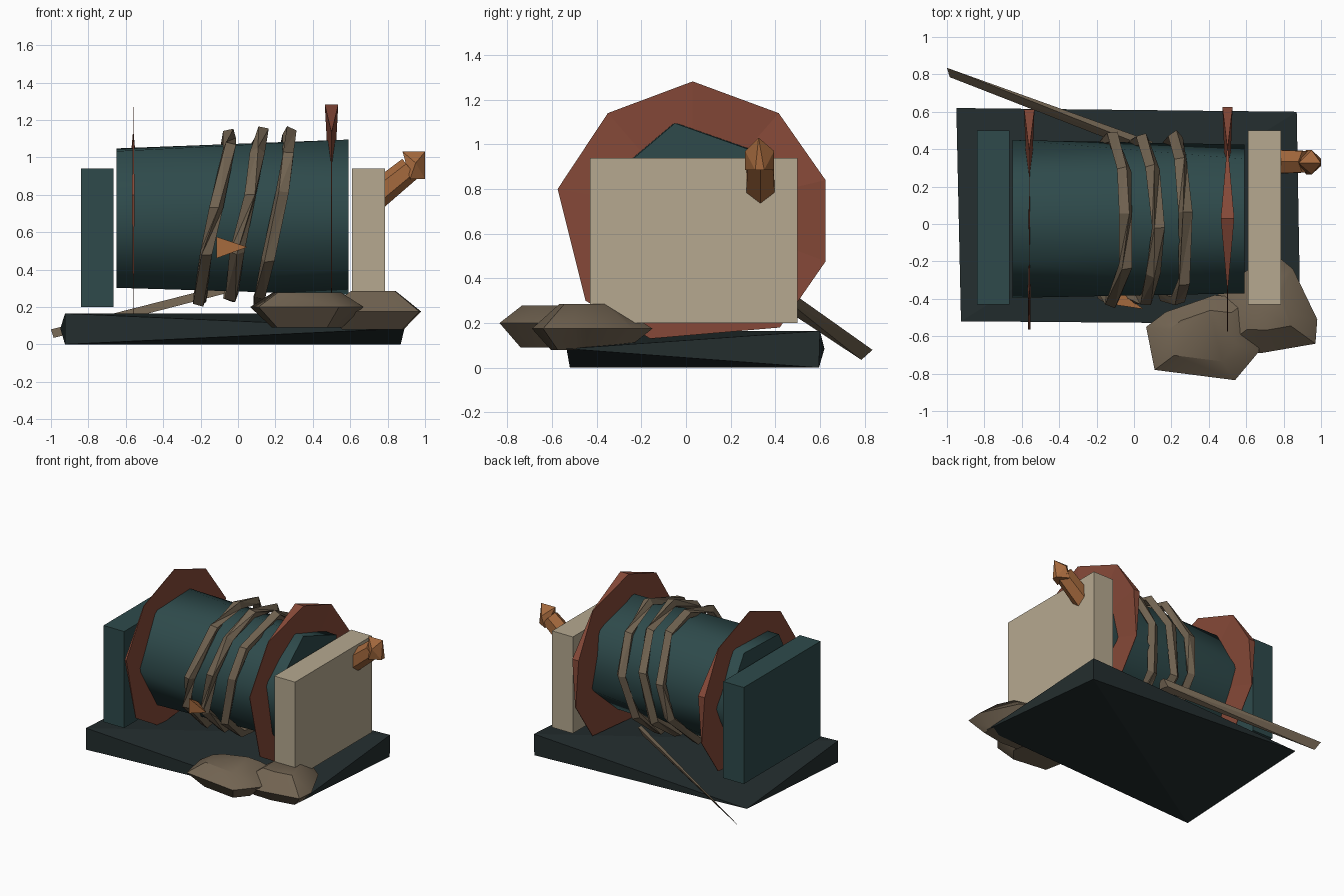
import bpy, bmesh, math, random
from mathutils import Vector, Matrix

random.seed(4)
scene_cube = bpy.data.objects.get("Cube")
if scene_cube:
    bpy.data.objects.remove(scene_cube, do_unlink=True)


def material(name, rgb):
    lin = [((c / 255 + 0.055) / 1.055) ** 2.4 for c in rgb] + [1]
    m = bpy.data.materials.new(name)
    m.use_nodes = True
    m.diffuse_color = lin
    m.node_tree.nodes["Principled BSDF"].inputs["Base Color"].default_value = lin
    return m


DARK = material("dark slate", (35, 45, 46))
TEAL = material("teal paint", (46, 74, 75))
BEIGE = material("beige paint", (182, 169, 144))
RUST = material("rust red", (134, 73, 56))
ROPE = material("rope brown", (113, 99, 81))
ORANGE = material("orange brown", (164, 105, 61))


def finish(name, bm, mat, smooth=None):
    bmesh.ops.recalc_face_normals(bm, faces=bm.faces)
    mesh = bpy.data.meshes.new(name)
    bm.to_mesh(mesh)
    bm.free()
    mesh.materials.append(mat)
    ob = bpy.data.objects.new(name, mesh)
    bpy.context.collection.objects.link(ob)
    if smooth:
        bpy.ops.object.select_all(action='DESELECT')
        ob.select_set(True)
        bpy.context.view_layer.objects.active = ob
        bpy.ops.object.shade_smooth_by_angle(angle=math.radians(smooth))


def hull(name, points, mat, smooth=None):
    """Solid wrapped around a few corner points."""
    bm = bmesh.new()
    for p in points:
        bm.verts.new(p)
    bmesh.ops.convex_hull(bm, input=bm.verts)
    loose = [v for v in bm.verts if not v.link_faces]
    bmesh.ops.delete(bm, geom=loose, context='VERTS')
    finish(name, bm, mat, smooth)


def box(name, lo, hi, mat):
    hull(name, [(x, y, z) for x in (lo[0], hi[0])
                for y in (lo[1], hi[1]) for z in (lo[2], hi[2])], mat)


# Warped base slab: two full corners, two corners pinched to a point
hull("base", [(-.925, -.52, 0), (-.925, -.52, .165), (.87, .595, 0), (.87, .6, .165),
              (.89, -.535, .085), (-.95, .62, .085)], DARK)

# End blocks
box("left_end_block", (.61, -.43, .2), (.785, .5, .94), BEIGE)
box("right_end_block", (-.84, -.43, .2), (-.665, .5, .94), TEAL)

# Twisted six-sided drum
AXIS_Y, AXIS_Z = .027, .68
drum_points = []
for x, z, start in ((-.65, .675, 62), (.59, AXIS_Z, 100.5)):
    for i in range(6):
        a = math.radians(start + 60 * i)
        drum_points.append((x, AXIS_Y + .422 * math.cos(a), z + .422 * math.sin(a)))
hull("drum", drum_points, TEAL, 50)

# Nine-sided flanges: paper thin, with a few rim corners spread apart
RIM = [(.03, 1.282), (.415, 1.14), (.625, .84), (.625, .476), (.42, .18),
       (-.16, .13), (-.45, .3), (-.575, .8), (-.35, 1.14)]


def flange(name, x, scale, thick):
    bm = bmesh.new()
    hubs = [bm.verts.new((x + s * .004, .03, .7)) for s in (-1, 1)]
    sides = [[bm.verts.new((x + s * thick.get(i, .002), .03 + (y - .03) * scale,
                            .7 + (z - .7) * scale)) for i, (y, z) in enumerate(RIM)]
             for s in (-1, 1)]
    for i in range(len(RIM)):
        j = (i + 1) % len(RIM)
        for hub, side in zip(hubs, sides):
            bm.faces.new((hub, side[i], side[j]))
        bm.faces.new((sides[0][i], sides[0][j], sides[1][j], sides[1][i]))
    finish(name, bm, RUST)


flange("left_flange", .5, 1, {0: .036, 2: .027})
flange("right_flange", -.56, .98, {2: .028, 7: .007})


# Rope wraps: tilted, roughly twisted loops
def rope_wrap(name, xc, steps=9):
    bm = bmesh.new()
    rings = []
    for i in range(steps):
        a = math.tau * i / steps + math.pi / 2 + random.uniform(-.12, .12)
        r = .45 + random.uniform(-.01, .02)
        out = Vector((0, math.cos(a), math.sin(a)))
        c = Vector((xc + .19 * r * math.sin(a) + random.uniform(-.012, .012),
                    AXIS_Y, AXIS_Z)) + out * r
        twist = random.uniform(-.8, .8)
        ring = []
        for k in range(4):
            b = math.tau * k / 4 + twist
            ring.append(bm.verts.new(c + out * (.036 * math.sin(b))
                                     + Vector((.04 * math.cos(b), 0, 0))))
        rings.append(ring)
    for i in range(steps):
        p, q = rings[i], rings[(i + 1) % steps]
        for k in range(4):
            n = (k + 1) % 4
            bm.faces.new((p[k], p[n], q[n]))
            bm.faces.new((p[k], q[n], q[k]))
    finish(name, bm, ROPE)


for n, xc in enumerate((-.127, .035, .2)):
    rope_wrap(f"rope_wrap_{n + 1}", xc)

# Loose rope end trailing off behind the drum, flattened at its tip
hull("rope_tail", [(-.985, .785, .035), (-1, .835, .08), (.08, .37, .31), (.1, .44, .36),
                   (.06, .44, .31), (.1, .4, .36)], ROPE)


# Slumped heap of spare rope by the front corner
def heap(name, outline, mid, low, high, top_scale):
    cx = sum(p[0] for p in outline) / len(outline)
    cy = sum(p[1] for p in outline) / len(outline)
    pts = []
    for x, y in outline:
        for z, s in ((low, .62), (mid, 1), (high, top_scale)):
            pts.append((cx + (x - cx) * s, cy + (y - cy) * s, z))
    hull(name, pts, ROPE, 40)


heap("rope_heap_front", [(.065, -.55), (.11, -.78), (.54, -.835), (.67, -.68),
                         (.62, -.4), (.43, -.38), (.17, -.47)], .2, .09, .278, .6)
heap("rope_heap_side", [(.45, -.68), (.68, -.69), (.97, -.64), (.98, -.51),
                        (.85, -.24), (.74, -.15), (.45, -.36)], .175, .08, .285, .45)

# Crank arm: six-sided shaft rising out of the block
bm = bmesh.new()
start, end = Vector((.74, .333, .795)), Vector((.92, .333, .94))
turn = (end - start).to_track_quat('Z', 'Y').to_matrix().to_4x4()
bmesh.ops.create_cone(bm, cap_ends=True, segments=6, radius1=.074, radius2=.066,
                      depth=(end - start).length,
                      matrix=Matrix.Translation((start + end) / 2) @ turn)
finish("crank_arm", bm, ORANGE)

# Pointed grip on the crank
hull("crank_grip", [(.88, .325, 1.03), (1, .325, 1.03), (.95, .265, .97), (.95, .395, .97),
                    (1, .31, .885), (1, .35, .885), (.92, .265, .885), (.92, .395, .885)],
     ORANGE)

# Small pointed peg wedged between the rope wraps
hull("drum_peg", [(-.115, -.43, .46), (-.115, -.43, .575), (.05, -.455, .52),
                  (-.1, -.34, .52)], ORANGE)
